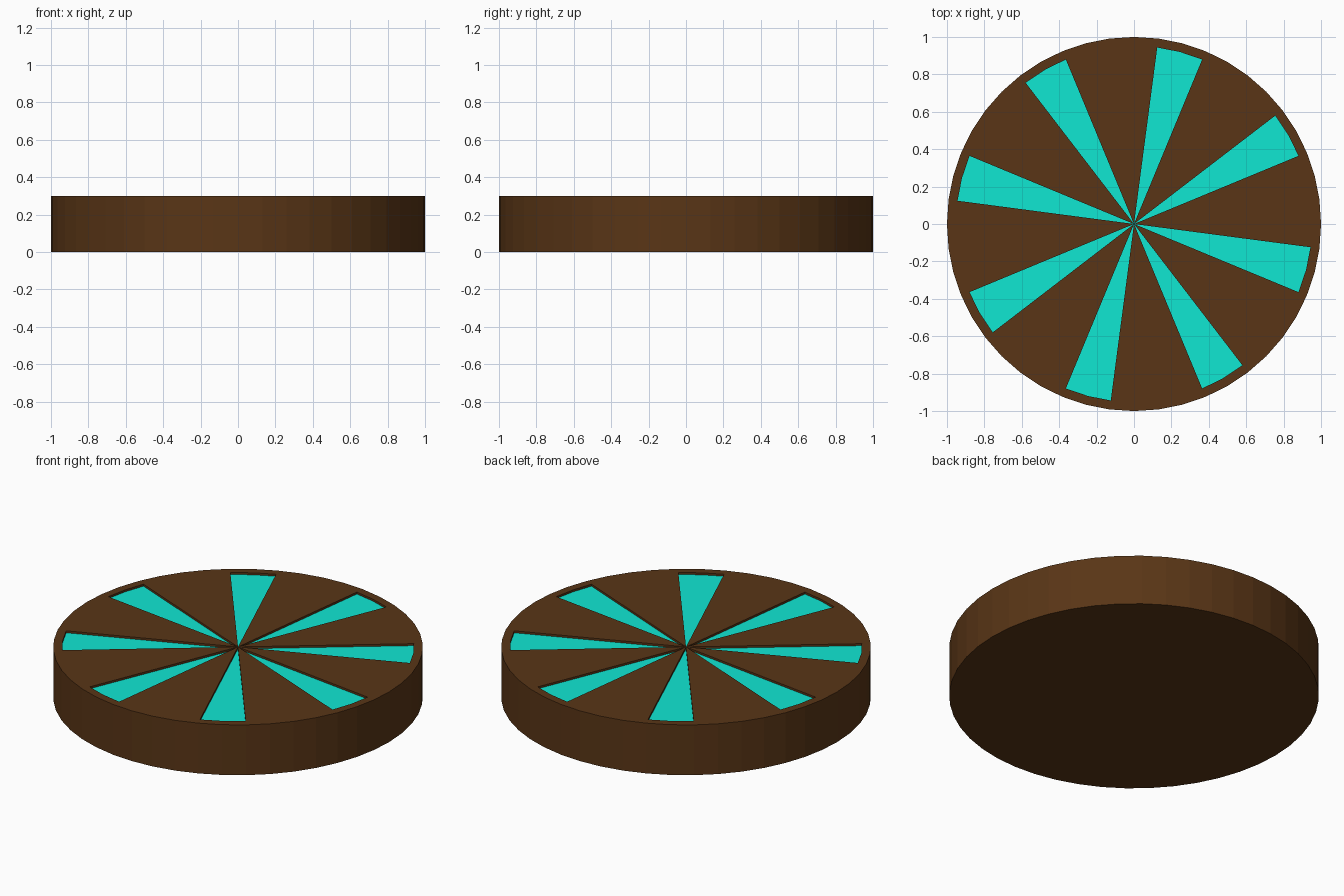
import bpy, bmesh
from math import sin, cos, radians

if "Cube" in bpy.data.objects:
    bpy.data.objects.remove(bpy.data.objects["Cube"])

SIDES, HEIGHT, STEP = 48, 0.3, 7.5
INNER_R, GAP, DEPTH = 0.952, 0.0085, 0.012


def material(name, rgb):
    m = bpy.data.materials.new(name)
    m.diffuse_color = (*rgb, 1)
    m.use_nodes = True
    m.node_tree.nodes["Principled BSDF"].inputs["Base Color"].default_value = m.diffuse_color
    return m


def ring(bm, r, z):
    return [bm.verts.new((r * cos(radians(i * STEP)), r * sin(radians(i * STEP)), z))
            for i in range(SIDES)]


def bridge(bm, a, b):
    for i in range(SIDES):
        j = (i + 1) % SIDES
        bm.faces.new((a[i], a[j], b[j], b[i]))


bm = bmesh.new()

# Disc body: bottom, side wall and rim
low, high, inner = ring(bm, 1, 0), ring(bm, 1, HEIGHT), ring(bm, INNER_R, HEIGHT)
bm.faces.new(low[::-1])
bridge(bm, low, high)
bridge(bm, high, inner)

# Top: 24 sectors of 15 degrees, every third one a blade slot
hub = bm.verts.new((0, 0, HEIGHT))
slots = []
for k in range(SIDES // 2):
    mid = 2 * k
    face = bm.faces.new((hub, inner[mid - 1], inner[mid], inner[(mid + 1) % SIDES]))
    if k % 3 == 2:
        slots.append(face)

# Narrow border around each slot, then sink the floor
bmesh.ops.inset_individual(bm, faces=slots, thickness=GAP, use_even_offset=True)
bmesh.ops.inset_individual(bm, faces=slots, thickness=0, depth=-DEPTH)
for f in slots:
    f.material_index = 1

mesh = bpy.data.meshes.new("slotted_disc")
bm.to_mesh(mesh)
bm.free()
mesh.materials.append(material("brown", (0.1, 0.036, 0.008)))
mesh.materials.append(material("turquoise", (0.005, 0.8, 0.65)))
bpy.context.collection.objects.link(bpy.data.objects.new("slotted_disc", mesh))
